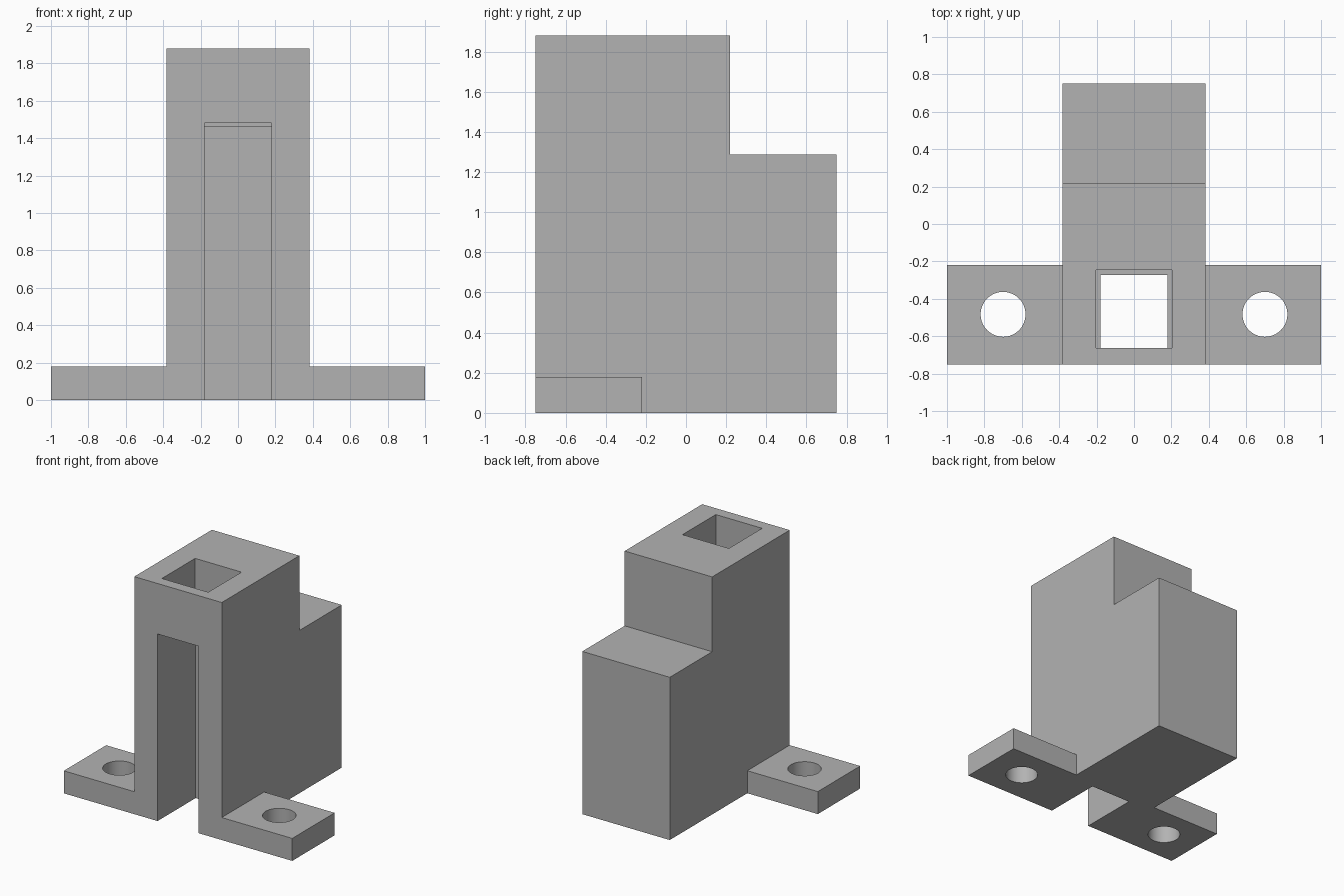
import bpy
import bmesh
from mathutils import Vector

if "Cube" in bpy.data.objects:
    bpy.data.objects.remove(bpy.data.objects["Cube"], do_unlink=True)

grey = bpy.data.materials.new("plain_grey")
grey.use_nodes = True
COLOUR = (0.45, 0.45, 0.45, 1)
grey.diffuse_color = COLOUR
grey.node_tree.nodes["Principled BSDF"].inputs["Base Color"].default_value = COLOUR


def prism(name, profile, direction):
    """Extrude a flat closed outline along a direction."""
    bm = bmesh.new()
    face = bm.faces.new([bm.verts.new(p) for p in profile])
    grown = bmesh.ops.extrude_face_region(bm, geom=[face])
    moved = [v for v in grown["geom"] if isinstance(v, bmesh.types.BMVert)]
    bmesh.ops.translate(bm, vec=Vector(direction), verts=moved)
    bmesh.ops.recalc_face_normals(bm, faces=bm.faces[:])
    mesh = bpy.data.meshes.new(name)
    bm.to_mesh(mesh)
    bm.free()
    mesh.materials.append(grey)
    obj = bpy.data.objects.new(name, mesh)
    bpy.context.collection.objects.link(obj)
    return obj


def box(name, half_x, y0, y1, z0, z1):
    outline = [(-half_x, y0, z0), (-half_x, y1, z0), (-half_x, y1, z1), (-half_x, y0, z1)]
    return prism(name, outline, (2 * half_x, 0, 0))


def combine(target, tool, operation):
    """Apply a boolean and discard the tool."""
    bpy.context.view_layer.objects.active = target
    mod = target.modifiers.new(operation.lower(), "BOOLEAN")
    mod.operation = operation
    mod.solver = "EXACT"
    mod.object = tool
    bpy.ops.object.modifier_apply(modifier=mod.name)
    bpy.data.objects.remove(tool, do_unlink=True)


# Stepped tower
HALF = 0.383
FRONT, BACK, STEP_Y = -0.75, 0.75, 0.22
TOP, STEP_Z = 1.88, 1.288
side = [(FRONT, 0), (BACK, 0), (BACK, STEP_Z), (STEP_Y, STEP_Z), (STEP_Y, TOP), (FRONT, TOP)]
bracket = prism("stepped_bracket", [(-HALF, y, z) for y, z in side], (2 * HALF, 0, 0))

# Mounting flanges on both sides
combine(bracket, box("flanges", 1, FRONT, -0.22, 0, 0.178), "UNION")

# Tall slot open to the front and bottom, and square pocket in the top
combine(bracket, box("front_slot", 0.179, -1, -0.273, -0.2, 1.48), "DIFFERENCE")
combine(bracket, box("top_pocket", 0.203, -0.662, -0.246, 1.465, 2.1), "DIFFERENCE")

# Bolt holes
for x in (-0.7, 0.7):
    bpy.ops.mesh.primitive_cylinder_add(vertices=64, radius=0.12, depth=1, location=(x, -0.483, 0))
    hole = bpy.context.object
    hole.data.materials.append(grey)
    combine(bracket, hole, "DIFFERENCE")

bpy.ops.object.select_all(action="DESELECT")
bracket.select_set(True)
bpy.context.view_layer.objects.active = bracket
bpy.ops.object.shade_smooth_by_angle()
